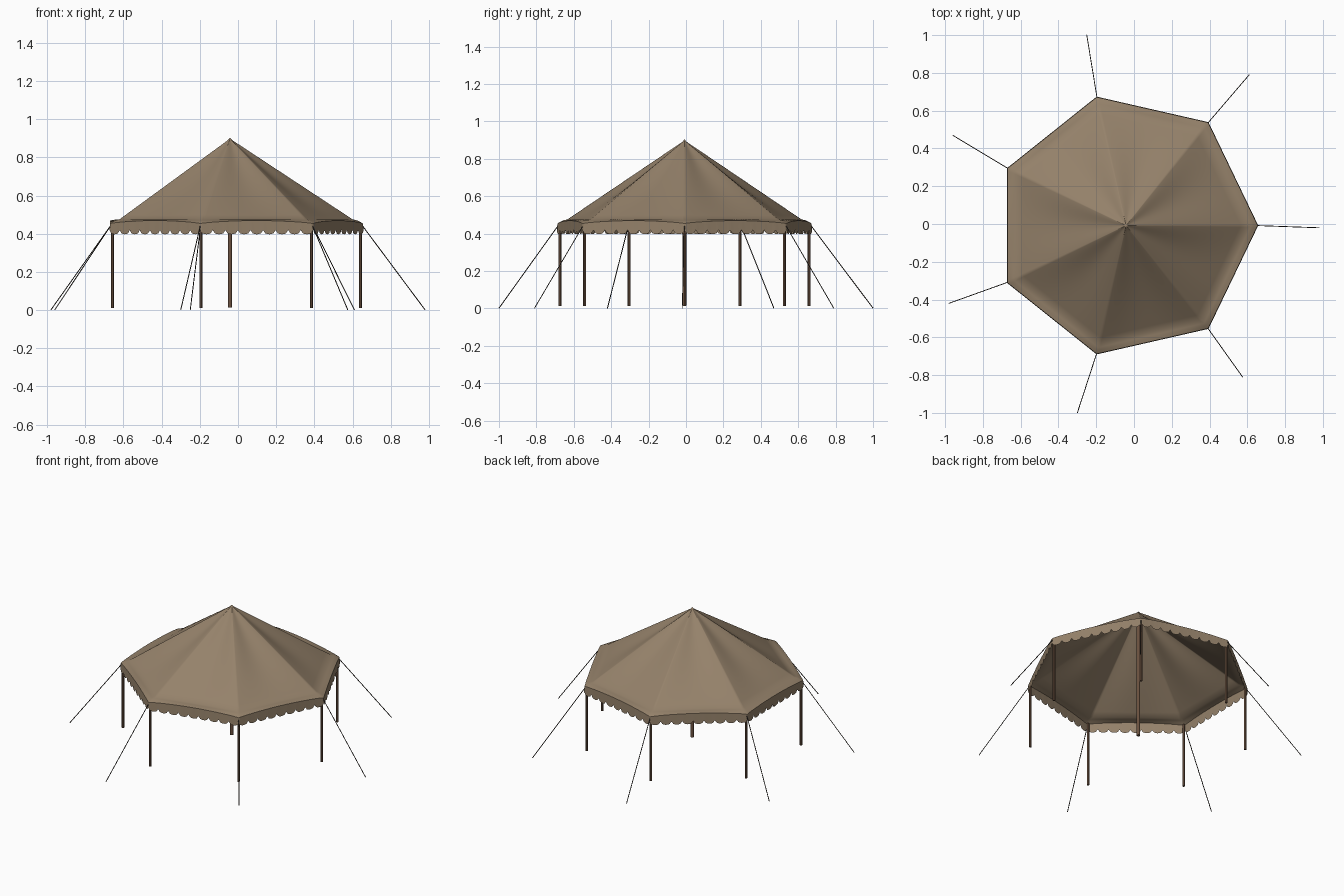
import bpy, bmesh, math
from mathutils import Vector

if "Cube" in bpy.data.objects:
    bpy.data.objects.remove(bpy.data.objects["Cube"])

SIDES, SCALLOPS, SEG = 7, 9, 6
N = SCALLOPS * SEG                      # columns per side
CENTER = Vector((-0.042, -0.008, 0))
RADIUS = 0.697


def material(name, rgb):
    m = bpy.data.materials.new(name)
    m.diffuse_color = (*rgb, 1)
    m.use_nodes = True
    m.node_tree.nodes["Principled BSDF"].inputs["Base Color"].default_value = m.diffuse_color
    return m


CANVAS = material("tan canvas", (0.30, 0.222, 0.145))
WOOD = material("brown wood", (0.15, 0.085, 0.052))
ROPE = material("dark rope", (0.05, 0.042, 0.035))


def corner(i):
    a = 2 * math.pi * i / SIDES
    return Vector((math.cos(a), math.sin(a), 0)) * RADIUS


def rim(k):
    """Point on the heptagon outline, and position 0..1 along its side."""
    i, j = divmod(k % (SIDES * N), N)
    u = j / N
    return corner(i).lerp(corner(i + 1), u), u


def sheet(name, rows, apex=None):
    """Closed cloth sheet from rows of points, optionally joined to an apex."""
    bm = bmesh.new()
    vs = [[bm.verts.new(p) for p in row] for row in rows]
    count = len(rows[0])
    for a, b in zip(vs, vs[1:]):
        for k in range(count):
            n = (k + 1) % count
            bm.faces.new((a[k], b[k], b[n], a[n]))
    if apex is not None:
        top = bm.verts.new(apex)
        for k in range(count):
            bm.faces.new((top, vs[0][k], vs[0][(k + 1) % count]))
    me = bpy.data.meshes.new(name)
    bm.to_mesh(me)
    bm.free()
    me.materials.append(CANVAS)
    for p in me.polygons:
        p.use_smooth = True
    ob = bpy.data.objects.new(name, me)
    bpy.context.collection.objects.link(ob)
    return ob


def rod(name, a, b, r, mat, verts):
    d = b - a
    bpy.ops.mesh.primitive_cylinder_add(vertices=verts, radius=r, depth=d.length,
                                        location=(a + b) / 2,
                                        rotation=d.to_track_quat('Z', 'Y').to_euler())
    ob = bpy.context.object
    ob.name = name
    ob.data.materials.append(mat)
    bpy.ops.object.shade_smooth_by_angle()


def eave(u):
    return 0.453 + 0.016 * math.sin(math.pi * u) ** 0.7


def roof_height(t, u):
    if t > 0.92:                        # rolled edge
        s = (t - 0.92) / 0.08
        return 0.476 + (eave(u) - 0.476) * s ** 1.6
    sag = 0.016 * math.sin(math.pi * u) ** 2 * math.sin(math.pi * t / 0.92)
    return 0.898 - (0.898 - 0.476) * t / 0.92 - sag


# Canopy roof: seven sagging panels
cols = range(SIDES * N)
steps = [0.02, 0.06, 0.12, 0.2, 0.3, 0.4, 0.5, 0.6, 0.7, 0.8, 0.87, 0.92, 0.95, 0.975, 1]
rows = []
for t in steps:
    row = []
    for k in cols:
        p, u = rim(k)
        row.append(CENTER + p * t + Vector((0, 0, roof_height(t, u))))
    rows.append(row)
sheet("canopy_roof", rows, CENTER + Vector((0, 0, 0.903)))

# Scalloped valance hanging from the eave
rows = []
for f in (0, 0.5, 1):
    row = []
    for k in cols:
        p, u = rim(k)
        s = (k % SEG) / SEG
        low = 0.419 - 0.022 * math.sqrt(max(0, 1 - (2 * s - 1) ** 2))
        top = eave(u)
        row.append(CENTER + p * (1 + 0.004 * f) + Vector((0, 0, top + (low - top) * f)))
    rows.append(row)
sheet("scalloped_valance", rows)

# Centre pole, corner poles and guy ropes
rod("centre_pole", CENTER + Vector((0, 0, 0.015)), CENTER + Vector((0, 0, 0.885)), 0.0105, WOOD, 16)
pegs = [(0.98, -0.02), (0.61, 0.79), (-0.25, 1.0), (-0.96, 0.47),
        (-0.98, -0.42), (-0.30, -1.0), (0.575, -0.81)]
for i, (x, y) in enumerate(pegs):
    c = CENTER + corner(i) * 0.98
    rod(f"corner_pole_{i + 1}", c + Vector((0, 0, 0.012)), c + Vector((0, 0, 0.452)), 0.008, WOOD, 12)
    rod(f"guy_rope_{i + 1}", c + Vector((0, 0, 0.456)), Vector((x, y, 0.001)), 0.0025, ROPE, 6)
